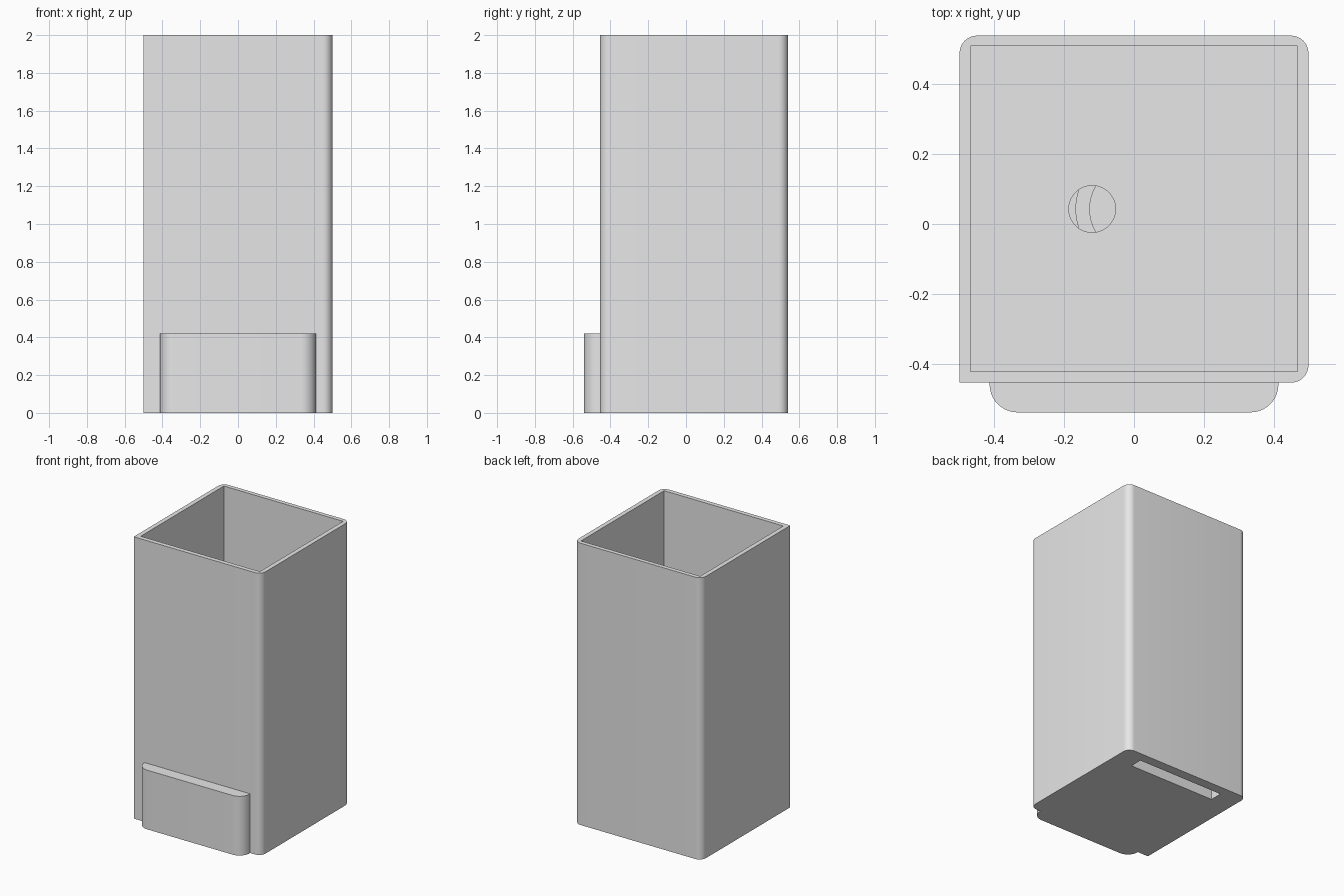
import bpy, bmesh
from math import sin, cos, pi, radians

cube = bpy.data.objects.get("Cube")
if cube:
    bpy.data.objects.remove(cube, do_unlink=True)

grey = bpy.data.materials.new("light grey")
grey.use_nodes = True
grey.diffuse_color = (0.8, 0.8, 0.8, 1)
grey.node_tree.nodes["Principled BSDF"].inputs["Base Color"].default_value = (0.8, 0.8, 0.8, 1)


def outline(x0, x1, y0, y1, radii, steps=10):
    """Rectangle outline, one radius per corner, anticlockwise from (x1, y1)."""
    corners = [(x1, y1, -1, -1), (x0, y1, 1, -1), (x0, y0, 1, 1), (x1, y0, -1, 1)]
    pts = []
    for i, ((x, y, sx, sy), r) in enumerate(zip(corners, radii)):
        if r == 0:
            pts.append((x, y))
            continue
        for k in range(steps + 1):
            a = i * pi / 2 + k * pi / 2 / steps
            pts.append((x + sx * r + r * cos(a), y + sy * r + r * sin(a)))
    return pts


def circle(cx, cy, r, steps=48):
    return [(cx + r * cos(2 * pi * k / steps), cy + r * sin(2 * pi * k / steps))
            for k in range(steps)]


def prism(name, pts, z0, z1):
    bm = bmesh.new()
    face = bm.faces.new([bm.verts.new((x, y, z0)) for x, y in pts])
    top = bmesh.ops.extrude_face_region(bm, geom=[face])
    verts = [v for v in top["geom"] if isinstance(v, bmesh.types.BMVert)]
    bmesh.ops.translate(bm, verts=verts, vec=(0, 0, z1 - z0))
    bmesh.ops.recalc_face_normals(bm, faces=bm.faces)
    mesh = bpy.data.meshes.new(name)
    bm.to_mesh(mesh)
    bm.free()
    mesh.materials.append(grey)
    obj = bpy.data.objects.new(name, mesh)
    bpy.context.collection.objects.link(obj)
    return obj


def smooth(obj):
    bpy.ops.object.select_all(action='DESELECT')
    obj.select_set(True)
    bpy.context.view_layer.objects.active = obj
    bpy.ops.object.shade_smooth_by_angle(angle=radians(30))


def cut(obj, cutter):
    """Carve the cutter out of the object, then discard the cutter."""
    cutter.hide_render = True
    mod = obj.modifiers.new("cut", 'BOOLEAN')
    mod.operation = 'DIFFERENCE'
    mod.solver = 'EXACT'
    mod.object = cutter
    bpy.ops.object.select_all(action='DESELECT')
    obj.select_set(True)
    bpy.context.view_layer.objects.active = obj
    bpy.ops.object.modifier_apply(modifier=mod.name)
    bpy.data.objects.remove(cutter, do_unlink=True)


MID_Y = 0.043
FLOOR = 0.42

# Tall body: three rounded corners and one square front corner
body = prism("container_body", outline(-0.5, 0.5, -0.455, 0.54, (0.05, 0.05, 0, 0.05)), 0, 2)

# Open storage space, floor hole, round chamber below, slot in the underside
cut(body, prism("storage_cutter", outline(-0.468, 0.468, -0.423, 0.51, (0, 0, 0, 0)), FLOOR, 2.1))
cut(body, prism("chamber_cutter", circle(0, MID_Y, 0.25), 0.15, FLOOR - 0.04))
cut(body, prism("hole_cutter", circle(-0.12, MID_Y, 0.067), 0.3, FLOOR + 0.1))
cut(body, prism("slot_cutter", outline(-0.34, 0.34, 0.38, 0.47, (0, 0, 0, 0)), -0.1, 0.3))
smooth(body)

# Ring inside the chamber, seen through the floor hole
ring = prism("chamber_ring", circle(0, MID_Y, 0.168), 0.14, 0.26)
cut(ring, prism("ring_cutter", circle(0, MID_Y, 0.127), 0.18, 0.3))
smooth(ring)

# Low block on the front with rounded outer corners
block = prism("front_block", outline(-0.414, 0.414, -0.54, -0.455, (0, 0, 0.08, 0.08)), 0, 0.42)
smooth(block)
